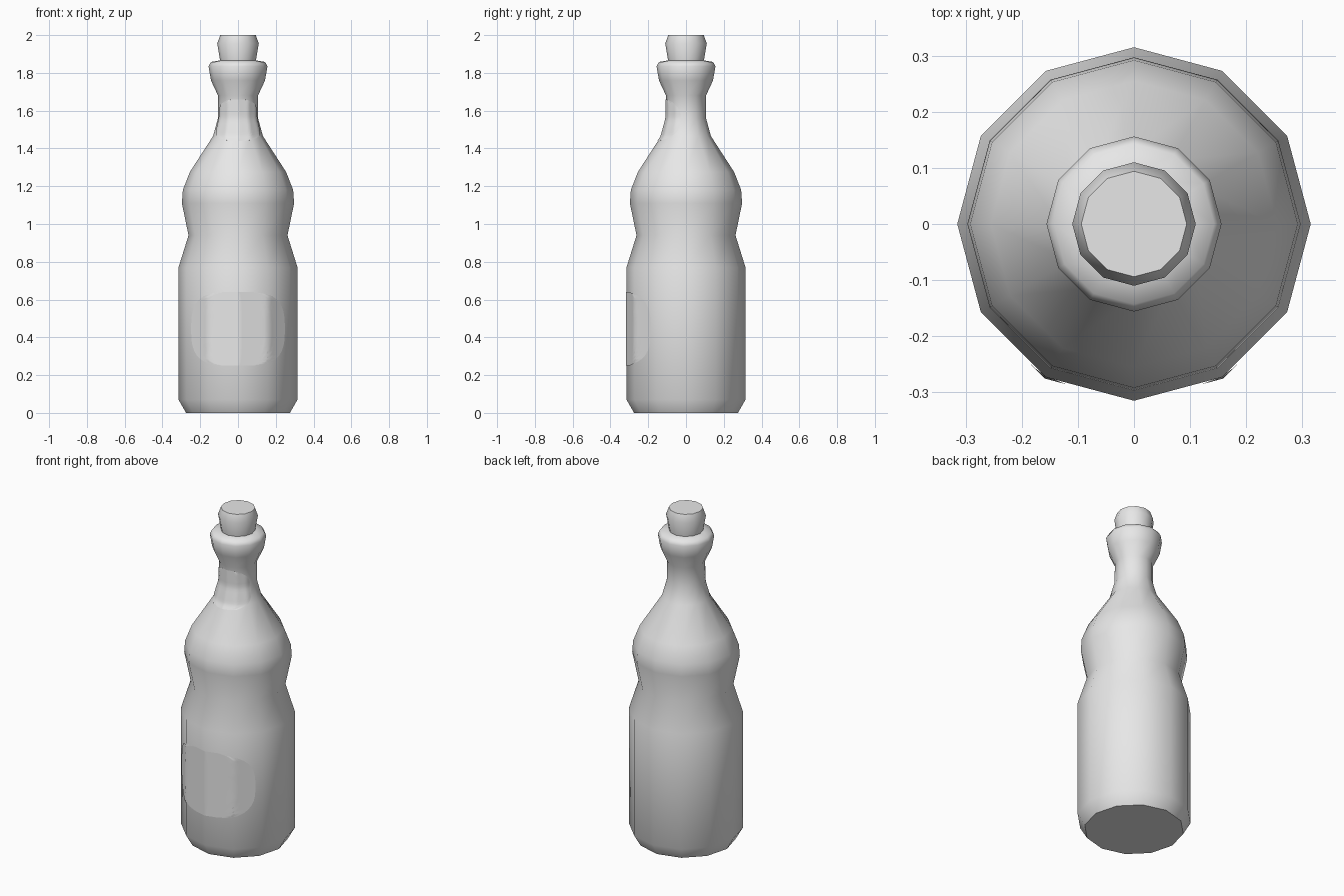
import bpy, bmesh
from math import sin, cos, pi, radians

SIDES = 12
STEP = 2 * pi / SIDES

if "Cube" in bpy.data.objects:
    bpy.data.objects.remove(bpy.data.objects["Cube"])


def make_material(name, value):
    mat = bpy.data.materials.new(name)
    mat.use_nodes = True
    colour = (value, value, value, 1)
    mat.diffuse_color = colour
    mat.node_tree.nodes["Principled BSDF"].inputs["Base Color"].default_value = colour
    return mat


def finish(name, bm, mat, angle):
    mesh = bpy.data.meshes.new(name)
    bm.to_mesh(mesh)
    bm.free()
    mesh.materials.append(mat)
    obj = bpy.data.objects.new(name, mesh)
    bpy.context.collection.objects.link(obj)
    bpy.ops.object.select_all(action='DESELECT')
    bpy.context.view_layer.objects.active = obj
    obj.select_set(True)
    bpy.ops.object.shade_smooth_by_angle(angle=radians(angle))
    return obj


def lathe(name, profile, mat, angle):
    """Turn an (r, z) profile into a capped twelve-sided solid."""
    bm = bmesh.new()
    rings = [[bm.verts.new((r * cos(i * STEP), r * sin(i * STEP), z))
              for i in range(SIDES)] for r, z in profile]
    for low, high in zip(rings, rings[1:]):
        for i in range(SIDES):
            j = (i + 1) % SIDES
            bm.faces.new((low[i], low[j], high[j], high[i]))
    bm.faces.new(rings[0][::-1])
    bm.faces.new(rings[-1])
    return finish(name, bm, mat, angle)


def radius_at(profile, z):
    for (r0, z0), (r1, z1) in zip(profile, profile[1:]):
        if z0 <= z <= z1:
            return r0 + (r1 - r0) * (z - z0) / (z1 - z0)


def label(name, profile, z_low, z_high, spread, power, mat):
    """Rounded patch hugging the faceted front of the bottle."""
    bm = bmesh.new()
    rows, cols = 20, 24
    grid = []
    for k in range(rows + 1):
        t = -cos(pi * k / rows)
        z = (z_low + z_high) / 2 + t * (z_high - z_low) / 2
        half = spread * max(0.02, 1 - abs(t) ** power) ** (1 / power)
        row = []
        for c in range(cols + 1):
            a = half * (2 * c / cols - 1)
            flat = cos(STEP / 2) / cos(a % STEP - STEP / 2)
            r = radius_at(profile, z) * flat + 0.003
            row.append(bm.verts.new((r * sin(a), -r * cos(a), z)))
        grid.append(row)
    for low, high in zip(grid, grid[1:]):
        for c in range(cols):
            bm.faces.new((low[c], low[c + 1], high[c + 1], high[c]))
    return finish(name, bm, mat, 60)


grey = make_material("plain grey", 0.8)

# Bottle: base, waist, shoulder, neck and flared lip
bottle = [(0.275, 0), (0.315, 0.07), (0.315, 0.77), (0.262, 0.94),
          (0.297, 1.11), (0.292, 1.18), (0.255, 1.275), (0.132, 1.465),
          (0.106, 1.56), (0.106, 1.68), (0.143, 1.76), (0.156, 1.835),
          (0.143, 1.858), (0.09, 1.867)]
lathe("bottle", bottle, grey, 60)

# Stopper
lathe("cork", [(0.092, 1.85), (0.11, 1.955), (0.094, 2.0)], grey, 30)

# Paper labels on the front
label("body_label", bottle, 0.25, 0.64, radians(53), 3, grey)
label("neck_label", bottle, 1.44, 1.66, radians(75), 2.5, grey)
